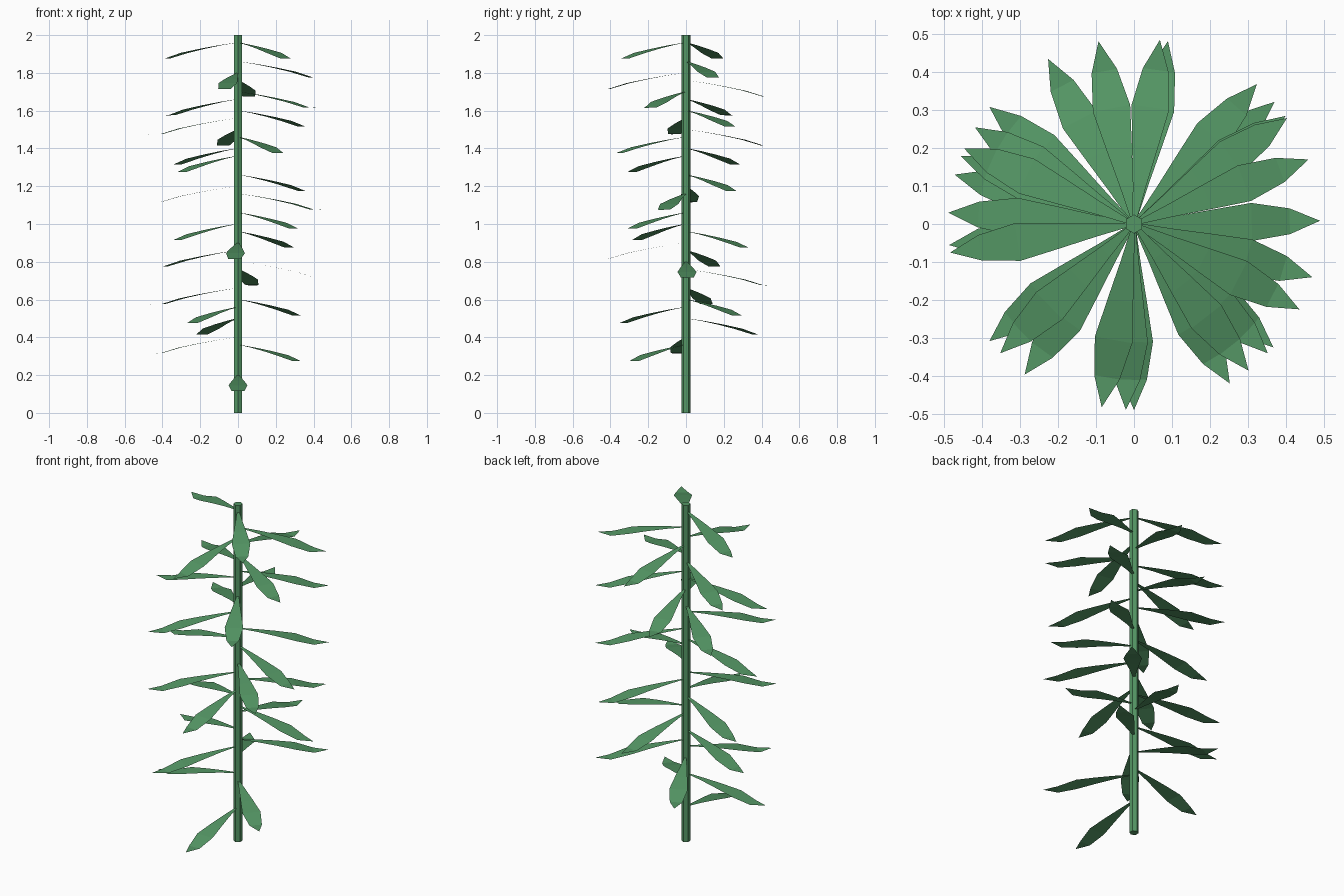
import bpy
from math import radians, cos, sin

if "Cube" in bpy.data.objects:
    bpy.data.objects.remove(bpy.data.objects["Cube"])

green = bpy.data.materials.new("leaf_green")
green.diffuse_color = (0.09, 0.31, 0.13, 1)
green.use_nodes = True
green.node_tree.nodes["Principled BSDF"].inputs["Base Color"].default_value = green.diffuse_color

# stem: plain six-sided rod
bpy.ops.mesh.primitive_cylinder_add(vertices=6, radius=0.025, depth=2, location=(0, 0, 1))
stem = bpy.context.object
stem.name = "stem"
stem.data.materials.append(green)

# leaf blade: distance from axis, half width, drop
PROFILE = [(0.01, 0.005, 0), (0.105, 0.018, -0.014), (0.205, 0.034, -0.032),
           (0.31, 0.05, -0.054), (0.41, 0.034, -0.084)]
TIP = (0.49, 0, -0.085)
verts = [(r, s * w, z) for r, w, z in PROFILE for s in (-1, 1)] + [TIP]
n = len(PROFILE)
faces = [(2 * i, 2 * i + 2, 2 * i + 3, 2 * i + 1) for i in range(n - 1)]
faces.append((2 * n - 2, 2 * n, 2 * n - 1))
blade = bpy.data.meshes.new("leaf_blade")
blade.from_pydata(verts, [], faces)
blade.materials.append(green)

# leaves up the stem: attachment height, compass angle
LEAVES = [(0.20, 270), (0.36, -41.5), (0.40, 186.5), (0.50, 117.5), (0.56, 234),
          (0.60, 41), (0.66, 164.6), (0.76, 79.5), (0.80, 1), (0.86, 158.6),
          (0.90, 267.5), (0.96, 48.7), (1.00, 219), (1.06, -44), (1.16, -16.6),
          (1.20, 176.5), (1.26, 35.5), (1.36, 224), (1.40, 141), (1.46, -59),
          (1.50, 101), (1.56, 188.8), (1.60, 34.7), (1.66, 148.7), (1.70, -27.3),
          (1.76, 82), (1.80, 260), (1.86, 20.3), (1.96, -52), (1.96, 156)]
for i, (z, a) in enumerate(LEAVES):
    leaf = bpy.data.objects.new(f"leaf_{i + 1:02d}", blade)
    leaf.location.z = z
    leaf.rotation_euler.z = radians(a)
    bpy.context.collection.objects.link(leaf)
